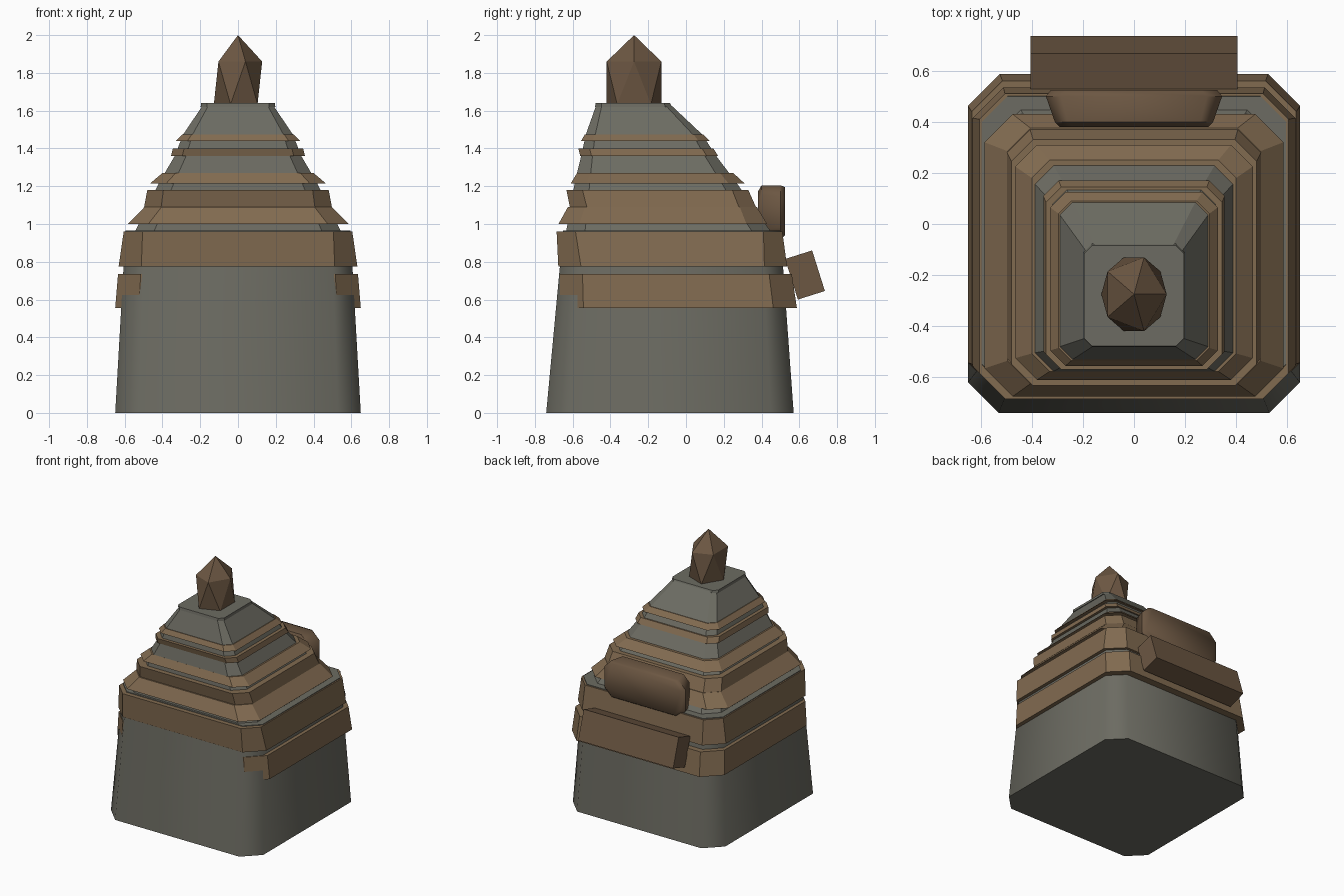
import bpy, bmesh, math

if "Cube" in bpy.data.objects:
    bpy.data.objects.remove(bpy.data.objects["Cube"])


def material(name, rgb):
    m = bpy.data.materials.new(name)
    m.diffuse_color = (*rgb, 1)
    m.use_nodes = True
    m.node_tree.nodes["Principled BSDF"].inputs["Base Color"].default_value = m.diffuse_color
    return m


STONE = material("stone", (0.15, 0.148, 0.122))
TAN = material("tan", (0.22, 0.145, 0.08))
BROWN = material("brown", (0.15, 0.095, 0.055))


def finish(name, bm, mat):
    bmesh.ops.recalc_face_normals(bm, faces=bm.faces)
    me = bpy.data.meshes.new(name)
    bm.to_mesh(me)
    bm.free()
    me.materials.append(mat)
    ob = bpy.data.objects.new(name, me)
    bpy.context.collection.objects.link(ob)
    return ob


def smooth(ob, degrees):
    bpy.ops.object.select_all(action='DESELECT')
    ob.select_set(True)
    bpy.context.view_layer.objects.active = ob
    bpy.ops.object.shade_smooth_by_angle(angle=math.radians(degrees))


def outline(hx, y0, y1, c):
    """Rectangle with cut corners, as (x, y) points."""
    return [(hx - c, y0), (hx, y0 + c), (hx, y1 - c), (hx - c, y1),
            (c - hx, y1), (-hx, y1 - c), (-hx, y0 + c), (c - hx, y0)]


def loft(name, loops, mat, caps=True):
    """Skin closed loops of 3D points."""
    bm = bmesh.new()
    rings = [[bm.verts.new(p) for p in loop] for loop in loops]
    n = len(rings[0])
    for a, b in zip(rings, rings[1:]):
        for i in range(n):
            j = (i + 1) % n
            bm.faces.new((a[i], a[j], b[j], b[i]))
    if caps:
        bm.faces.new(rings[0])
        bm.faces.new(rings[-1])
    return finish(name, bm, mat)


def level(z, hx, y0, y1, c):
    return [(x, y, z) for x, y in outline(hx, y0, y1, c)]


def band(name, low, high, mat=TAN, inset=0.07):
    """Trim ring with lips running into the core."""
    def inner(z, hx, y0, y1, c):
        return level(z, hx - inset, y0 + inset, y1 - inset, c * 0.9)
    loft(name, [inner(*low), level(*low), level(*high), inner(*high)], mat, False)


# Lower body
body = loft("body", [level(0, 0.65, -0.74, 0.57, 0.12),
                     level(0.965, 0.595, -0.65, 0.50, 0.10)], STONE)
smooth(body, 60)

# Tapering upper core
loft("upper_core", [level(0.96, 0.545, -0.635, 0.45, 0.10),
                    level(1.09, 0.48, -0.61, 0.355, 0.09),
                    level(1.215, 0.42, -0.59, 0.27, 0.08),
                    level(1.36, 0.335, -0.555, 0.16, 0.06),
                    level(1.475, 0.29, -0.53, 0.085, 0.05),
                    level(1.63, 0.185, -0.475, -0.08, 0.03)], STONE)

# Trim bands, bottom to top
bands = [((0.555, 0.65, -0.668, 0.587, 0.125), (0.735, 0.635, -0.668, 0.56, 0.12)),
         ((0.775, 0.632, -0.676, 0.535, 0.12), (0.96, 0.605, -0.685, 0.51, 0.10)),
         ((1.0, 0.585, -0.675, 0.43, 0.11), (1.09, 0.495, -0.625, 0.375, 0.09)),
         ((1.09, 0.497, -0.615, 0.37, 0.09), (1.18, 0.48, -0.633, 0.33, 0.085)),
         ((1.215, 0.465, -0.61, 0.31, 0.085), (1.27, 0.40, -0.577, 0.25, 0.07)),
         ((1.36, 0.355, -0.56, 0.17, 0.06), (1.40, 0.345, -0.57, 0.145, 0.06)),
         ((1.44, 0.328, -0.555, 0.125, 0.06), (1.475, 0.295, -0.535, 0.09, 0.05))]
for i, (low, high) in enumerate(bands):
    band(f"trim_band_{i + 1}", low, high)
loft("top_rim", [level(1.62, 0.198, -0.482, -0.075, 0.035),
                 level(1.64, 0.195, -0.478, -0.085, 0.03)], STONE)

# Crystal finial
bm = bmesh.new()
bmesh.ops.create_icosphere(bm, subdivisions=1, radius=1)
bmesh.ops.scale(bm, vec=(0.143, 0.170, 0.253), verts=bm.verts)
bmesh.ops.translate(bm, vec=(0, -0.275, 1.747), verts=bm.verts)
finish("finial", bm, BROWN)

# Tilted box on the back
bm = bmesh.new()
bmesh.ops.create_cube(bm, size=1)
bmesh.ops.scale(bm, vec=(0.81, 0.15, 0.225), verts=bm.verts)
box = finish("back_box", bm, BROWN)
box.location = (0, 0.63, 0.73)
box.rotation_euler.x = math.radians(17.5)

# Rounded pad above the box
def pad_loop(y, hx, z0, z1, c):
    return [(x, y, z) for x, z in outline(hx, z0, z1, c)]


pad = loft("back_pad", [pad_loop(0.38, 0.29, 0.95, 1.17, 0.05),
                        pad_loop(0.40, 0.31, 0.92, 1.205, 0.05),
                        pad_loop(0.50, 0.345, 0.92, 1.205, 0.06),
                        pad_loop(0.525, 0.325, 0.94, 1.195, 0.06)], BROWN)
smooth(pad, 50)
